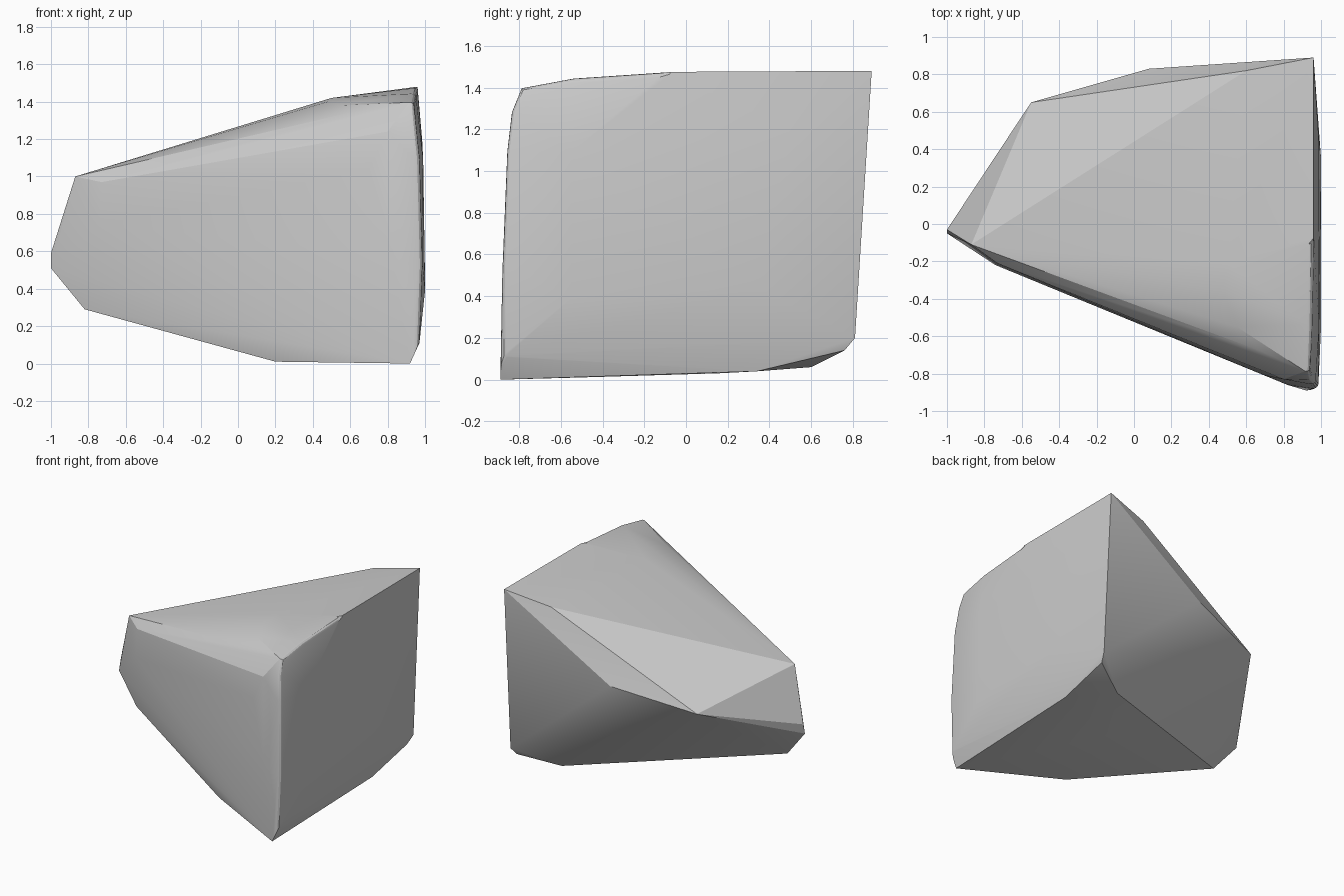
import bpy, bmesh, math

if "Cube" in bpy.data.objects:
    bpy.data.objects.remove(bpy.data.objects["Cube"])

# Broad right-hand face, traced as an outline with a slightly bulged middle
right_face = [(.92, -.89, .01), (.97, -.885, .12), (.985, -.88, .55), (.97, -.86, 1.1),
              (.95, -.835, 1.3), (.94, -.79, 1.41), (.95, -.55, 1.455), (.96, -.1, 1.485),
              (.96, .89, 1.49), (.96, .81, .21), (.94, .76, .15), (.93, .34, .05),
              (1.0, -.55, .4), (1.0, .35, .45), (.99, -.55, 1.1), (.985, .5, 1.2)]
# Narrow left end
left_end = [(-.87, -.11, 1.01), (-.73, -.21, .98), (-1, -.03, .60), (-1, -.05, .52),
            (-.82, -.09, .30), (-.74, -.22, .75)]
# Broken, angular back
back = [(-.55, .65, .82), (.08, .83, .94), (.60, .82, 1.42)]
# Underside
under = [(.20, -.52, .02), (.35, .15, .04), (.66, .60, .07)]
# Worn shoulder between the top and the front
shoulder = [(.50, -.21, 1.43), (.48, -.36, 1.41), (.55, -.55, 1.39), (.68, -.68, 1.37),
            (.62, -.72, 1.24), (.25, -.57, 1.08), (.70, -.81, 1.05), (-.44, -.33, .95),
            (.80, -.83, 1.25), (.82, -.86, .6)]

bm = bmesh.new()
for p in right_face + left_end + back + under + shoulder:
    bm.verts.new(p)
res = bmesh.ops.convex_hull(bm, input=bm.verts[:])
junk = {g for g in res["geom_interior"] + res["geom_unused"]
        if isinstance(g, bmesh.types.BMVert) and g.is_valid}
bmesh.ops.delete(bm, geom=list(junk), context='VERTS')
bmesh.ops.recalc_face_normals(bm, faces=bm.faces[:])

# Soften the worn rim around the right face
rim = [e for e in bm.edges
       if all(v.co.x > .9 and v.co.y < .3 and v.co.z > .05 for v in e.verts)
       and e.calc_face_angle(0) > math.radians(25)]
bmesh.ops.bevel(bm, geom=rim, offset=.025, segments=3, profile=.5,
                affect='EDGES', clamp_overlap=True)

me = bpy.data.meshes.new("rock")
bm.to_mesh(me)
bm.free()

# Seat exactly on the ground and centre
for axis, mode in ((0, 'mid'), (1, 'mid'), (2, 'min')):
    vals = [v.co[axis] for v in me.vertices]
    shift = min(vals) if mode == 'min' else (min(vals) + max(vals)) / 2
    for v in me.vertices:
        v.co[axis] -= shift

rock = bpy.data.objects.new("rock", me)
bpy.context.collection.objects.link(rock)
bpy.context.view_layer.objects.active = rock
rock.select_set(True)
bpy.ops.object.shade_smooth_by_angle(angle=math.radians(18))
